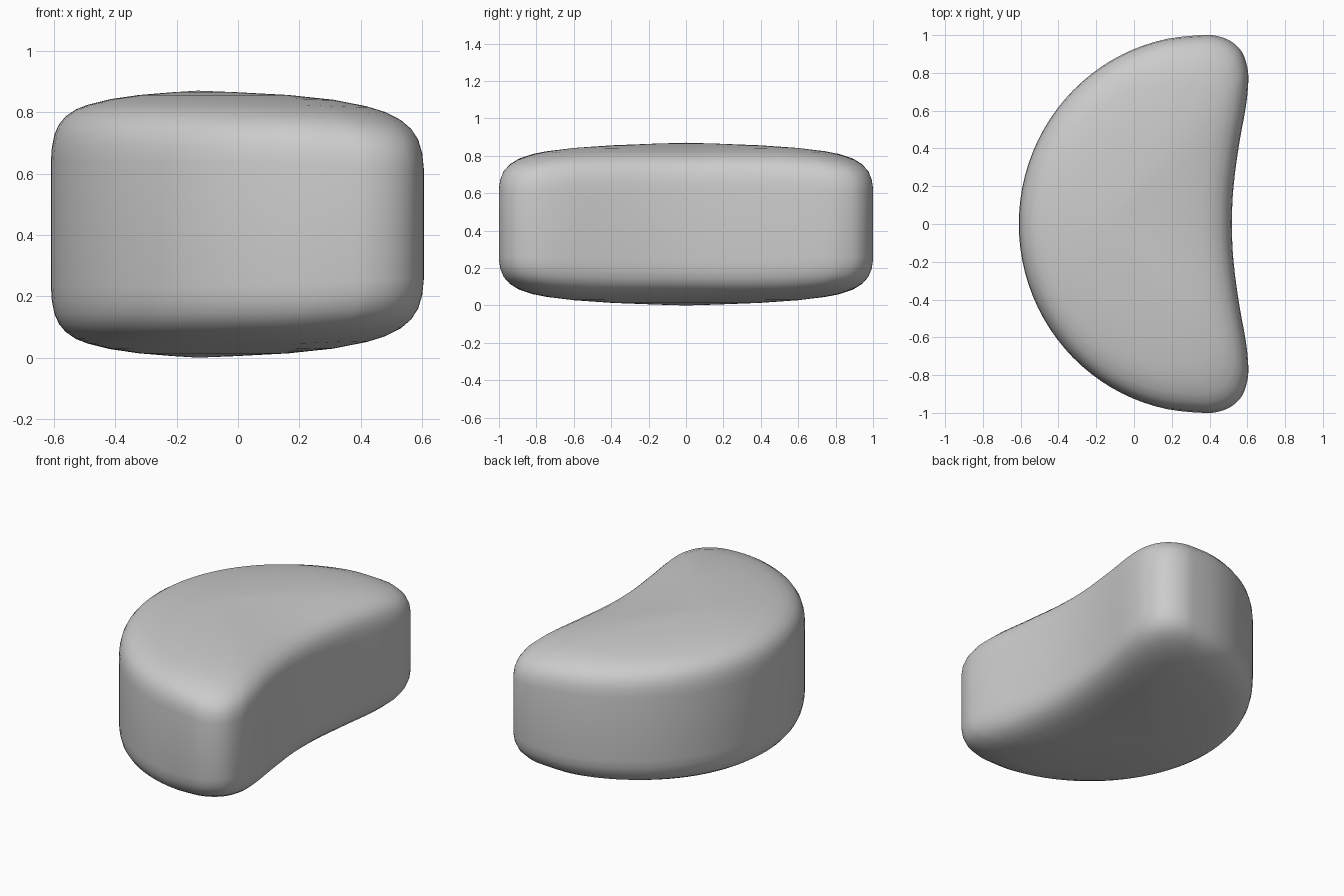
import bpy, bmesh
from math import sin, cos, pi
from mathutils import Vector

if "Cube" in bpy.data.objects:
    bpy.data.objects.remove(bpy.data.objects["Cube"])

# Half of the bean-shaped plan outline (y >= 0): round back, then horn tip and hollow front
half = [(0.37 - 0.98 * cos(a), sin(a)) for a in (pi / 2 * i / 8 for i in range(9))]
half[0] = (half[0][0], 0)
half += [(0.45, 0.993), (0.52, 0.963), (0.572, 0.91), (0.6, 0.83), (0.605, 0.75),
         (0.592, 0.62), (0.556, 0.42), (0.527, 0.2), (0.518, 0)]
outline = [Vector(p) for p in half + [(x, -y) for x, y in half[-2:0:-1]]]

# Edge profile: scale towards the crown, height above the middle plane
profile = [(0.17, 0.430), (0.4, 0.421), (0.6, 0.407), (0.75, 0.389), (0.83, 0.374),
           (0.9, 0.351), (0.945, 0.325), (0.975, 0.293), (0.993, 0.25), (1.0, 0.2)]
CROWN = Vector((-0.13, 0))
MID = 0.435


def smooth_loop(pts, steps):
    """Closed Catmull-Rom resampling."""
    out, n = [], len(pts)
    for i in range(n):
        a, b, c, d = (pts[(i + k) % n] for k in (-1, 0, 1, 2))
        for s in range(steps):
            t = s / steps
            out.append(0.5 * (2 * b + (c - a) * t + (2 * a - 5 * b + 4 * c - d) * t * t
                              + (3 * b - a - 3 * c + d) * t ** 3))
    return out


loop = smooth_loop(outline, 3)
n = len(loop)
bm = bmesh.new()


def ring(scale, h):
    verts = []
    for p in loop:
        q = CROWN + (p - CROWN) * scale
        # the two horn tips sit slightly lower than the rest of the cap
        tip = max(0, q.x - 0.2) * max(0, abs(q.y) - 0.3) * 0.1
        z = h - tip if h > 0 else h + tip
        verts.append(bm.verts.new((q.x, q.y, MID + z)))
    return verts


# Skin top cap, side wall and bottom cap
rings = [ring(s, h) for s, h in profile] + [ring(s, -h) for s, h in reversed(profile)]
for a, b in zip(rings, rings[1:]):
    for i in range(n):
        j = (i + 1) % n
        bm.faces.new((a[i], a[j], b[j], b[i]))
for r, z in ((rings[0], 2 * MID), (rings[-1], 0)):
    pole = bm.verts.new((CROWN.x, CROWN.y, z))
    for i in range(n):
        bm.faces.new((r[i], r[(i + 1) % n], pole))
bmesh.ops.recalc_face_normals(bm, faces=bm.faces)
for f in bm.faces:
    f.smooth = True

mesh = bpy.data.meshes.new("bean_pouf")
bm.to_mesh(mesh)
bm.free()
pouf = bpy.data.objects.new("bean_pouf", mesh)
bpy.context.collection.objects.link(pouf)
